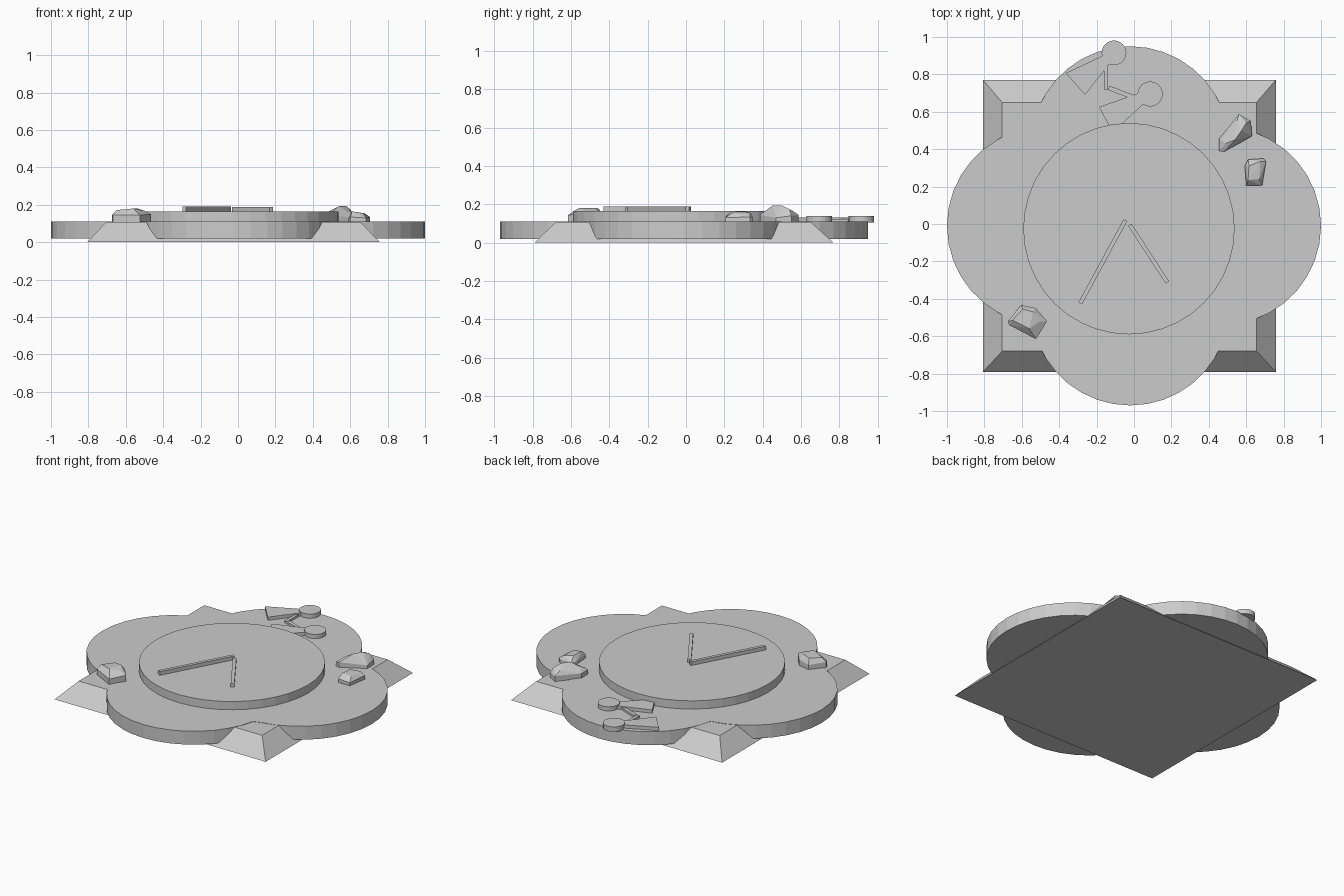
import bpy, bmesh
from math import cos, sin, radians, pi

if "Cube" in bpy.data.objects:
    bpy.data.objects.remove(bpy.data.objects["Cube"])


def finish(name, bm):
    bmesh.ops.recalc_face_normals(bm, faces=bm.faces)
    mesh = bpy.data.meshes.new(name)
    bm.to_mesh(mesh)
    bm.free()
    obj = bpy.data.objects.new(name, mesh)
    bpy.context.collection.objects.link(obj)
    return obj


def loft(name, low, high, z0, z1):
    """Solid between two outlines with the same number of points."""
    bm = bmesh.new()
    a = [bm.verts.new((x, y, z0)) for x, y in low]
    b = [bm.verts.new((x, y, z1)) for x, y in high]
    bm.faces.new(a[::-1])
    bm.faces.new(b)
    for i in range(len(a)):
        j = (i + 1) % len(a)
        bm.faces.new((a[i], a[j], b[j], b[i]))
    return finish(name, bm)


def plate(name, outline, z0, z1):
    return loft(name, outline, outline, z0, z1)


def arc(cx, cy, r, start, end, steps):
    angles = [radians(start + (end - start) * i / steps) for i in range(steps + 1)]
    return [(cx + r * cos(t), cy + r * sin(t)) for t in angles]


def circle(cx, cy, r, sides):
    return arc(cx, cy, r, 0, 360, sides)[:-1]


def rect(x0, x1, y0, y1):
    return [(x0, y0), (x1, y0), (x1, y1), (x0, y1)]


def bar(name, p, q, width, z0, z1):
    dx, dy = q[0] - p[0], q[1] - p[1]
    n = (dx * dx + dy * dy) ** 0.5
    ox, oy = -dy / n * width / 2, dx / n * width / 2
    return plate(name, [(p[0] - ox, p[1] - oy), (q[0] - ox, q[1] - oy),
                        (q[0] + ox, q[1] + oy), (p[0] + ox, p[1] + oy)], z0, z1)


def rock(name, outline, top):
    """Faceted stone: footprint points plus (x, y, z) crown points."""
    bm = bmesh.new()
    for x, y, z in outline:
        bm.verts.new((x, y, 0.10))
        bm.verts.new((x, y, z))
    for p in top:
        bm.verts.new(p)
    hull = bmesh.ops.convex_hull(bm, input=bm.verts)
    loose = [v for v in bm.verts if not v.link_faces]
    bmesh.ops.delete(bm, geom=loose, context='VERTS')
    bmesh.ops.dissolve_limit(bm, angle_limit=radians(4), verts=bm.verts, edges=bm.edges)
    return finish(name, bm)


# Square sloped base whose corners show between the lobes
loft("square_base", rect(-0.807, 0.758, -0.79, 0.77),
     rect(-0.705, 0.655, -0.68, 0.65), 0.0, 0.108)

# Four-lobed slab
lobes = [(0.47, -0.01, 0, 82), (-0.02, 0.42, 90, 78),
         (-0.47, -0.01, 180, 82), (-0.02, -0.44, 270, 78)]
outline = []
for cx, cy, mid, half in lobes:
    outline += arc(cx, cy, 0.53, mid - half, mid + half, 16)
plate("lobed_slab", outline, 0.02, 0.11)

# Raised dial with two hands
plate("dial", circle(-0.027, -0.025, 0.565, 40), 0.10, 0.165)
bar("long_hand", (-0.046, 0.02), (-0.288, -0.425), 0.022, 0.16, 0.19)
bar("short_hand", (-0.022, -0.005), (0.178, -0.312), 0.022, 0.16, 0.188)

# Two keyhole-shaped plates joined by a bent strip
plate("outer_key_disc", circle(-0.107, 0.915, 0.066, 24), 0.105, 0.138)
plate("outer_key_wedge", [(-0.15, 0.908), (-0.364, 0.807), (-0.262, 0.69),
                          (-0.12, 0.87)], 0.105, 0.132)
plate("inner_key_disc", circle(0.086, 0.695, 0.067, 24), 0.105, 0.138)
plate("inner_key_wedge", [(0.05, 0.708), (-0.187, 0.626), (-0.125, 0.51),
                          (-0.09, 0.51), (0.07, 0.66)], 0.105, 0.132)
bar("strip_upright", (-0.15, 0.86), (-0.15, 0.72), 0.021, 0.105, 0.124)
bar("strip_cross", (-0.135, 0.728), (0.0, 0.676), 0.024, 0.105, 0.124)

# Faceted stones
rock("large_stone",
     [(0.455, 0.455, 0.14), (0.561, 0.588, 0.145), (0.625, 0.55, 0.14),
      (0.631, 0.47, 0.13), (0.481, 0.385, 0.145), (0.455, 0.39, 0.14)],
     [(0.54, 0.45, 0.193), (0.575, 0.5, 0.195), (0.60, 0.54, 0.175),
      (0.49, 0.43, 0.168), (0.55, 0.55, 0.17)])
rock("small_stone",
     [(0.592, 0.31, 0.13), (0.61, 0.345, 0.13), (0.69, 0.35, 0.13),
      (0.706, 0.335, 0.135), (0.685, 0.205, 0.13), (0.60, 0.205, 0.135)],
     [(0.615, 0.31, 0.162), (0.675, 0.335, 0.155), (0.67, 0.24, 0.155),
      (0.61, 0.235, 0.165)])
rock("corner_stone",
     [(-0.674, -0.52, 0.145), (-0.604, -0.433, 0.14), (-0.524, -0.45, 0.15),
      (-0.465, -0.52, 0.15), (-0.524, -0.615, 0.145), (-0.668, -0.54, 0.145)],
     [(-0.65, -0.515, 0.172), (-0.595, -0.455, 0.176), (-0.54, -0.47, 0.182),
      (-0.50, -0.52, 0.168), (-0.56, -0.56, 0.18)])
